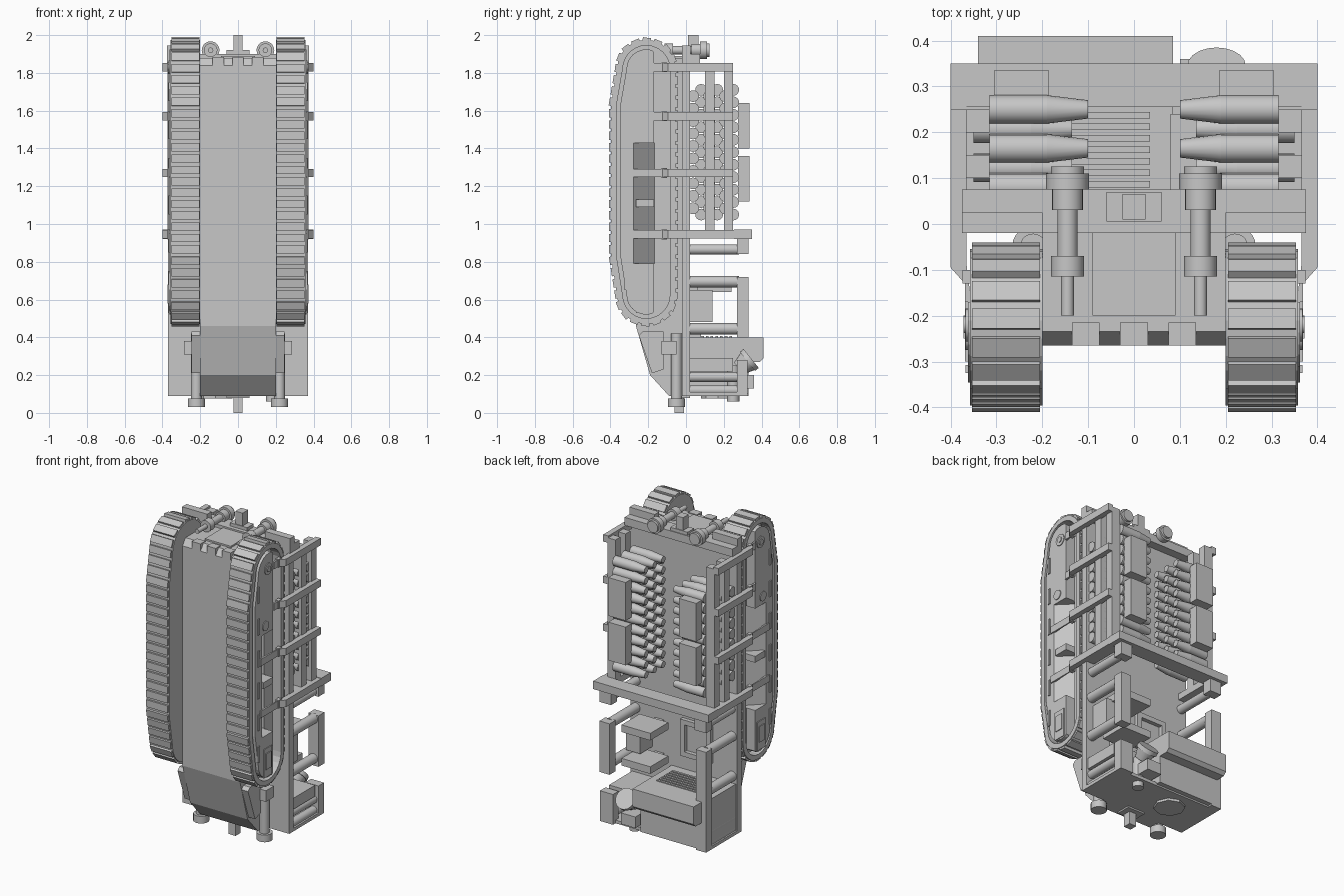
import bpy, bmesh, math
from mathutils import Vector, Matrix

if "Cube" in bpy.data.objects:
    bpy.data.objects.remove(bpy.data.objects["Cube"], do_unlink=True)

grey = bpy.data.materials.new("plain_grey")
grey.use_nodes = True
grey.diffuse_color = (.57, .57, .57, 1)
grey.node_tree.nodes["Principled BSDF"].inputs["Base Color"].default_value = (.57, .57, .57, 1)
SIDES = (("left", 1), ("right", -1))


def finish(name, bm, smooth=False):
    bmesh.ops.recalc_face_normals(bm, faces=bm.faces)
    mesh = bpy.data.meshes.new(name)
    bm.to_mesh(mesh)
    bm.free()
    mesh.materials.append(grey)
    if smooth:
        for face in mesh.polygons:
            face.use_smooth = True
        mesh.set_sharp_from_angle(angle=math.radians(35))
    obj = bpy.data.objects.new(name, mesh)
    bpy.context.collection.objects.link(obj)
    return obj


def box(name, xs, ys, zs, side=1):
    bm = bmesh.new()
    size = [b - a for a, b in (xs, ys, zs)]
    mid = [sum(xs) / 2 * side, sum(ys) / 2, sum(zs) / 2]
    bmesh.ops.create_cube(bm, size=1, matrix=Matrix.Translation(mid) @ Matrix.Diagonal(size + [1]))
    return finish(name, bm)


def pair(name, xs, ys, zs):
    for label, s in SIDES:
        box(f"{label}_{name}", xs, ys, zs, s)


def rod(name, start, end, r1, r2=None, segments=20):
    """Round bar or cone between two points."""
    start, end = Vector(start), Vector(end)
    axis = end - start
    turn = Vector((0, 0, 1)).rotation_difference(axis).to_matrix().to_4x4()
    bm = bmesh.new()
    bmesh.ops.create_cone(bm, cap_ends=True, segments=segments, radius1=r1,
                          radius2=r1 if r2 is None else r2, depth=axis.length,
                          matrix=Matrix.Translation((start + end) / 2) @ turn)
    return finish(name, bm, True)


def rod_pair(name, start, end, r1, r2=None):
    for label, s in SIDES:
        rod(f"{label}_{name}", (start[0] * s, *start[1:]), (end[0] * s, *end[1:]), r1, r2)


def sweep(name, corners, offset):
    """Flat outline extruded along an offset."""
    bm = bmesh.new()
    face = bm.faces.new([bm.verts.new(c) for c in corners])
    new = bmesh.ops.extrude_face_region(bm, geom=[face])["geom"]
    bmesh.ops.translate(bm, verts=[v for v in new if isinstance(v, bmesh.types.BMVert)], vec=offset)
    return finish(name, bm)


def prism(name, outline, x0, x1, side=1):
    return sweep(name, [(x0 * side, y, z) for y, z in outline], ((x1 - x0) * side, 0, 0))


def track_outline(inset):
    """Closed loop round both wheels with a bulged front run."""
    r, pts = .155 - inset, []
    for i in range(13):
        a = math.pi * i / 12
        pts.append((-.21 + r * math.cos(a), 1.82 + r * math.sin(a)))
    pts += [(-.396 + inset, 1.64), (-.396 + inset, .82)]
    for i in range(13):
        a = math.pi * (1 + i / 12)
        pts.append((-.21 + r * math.cos(a), .625 + r * math.sin(a)))
    return pts


def resample(loop, pitch):
    """Even (point, direction) steps along a closed loop."""
    pts = [Vector(p) for p in loop]
    total = sum((pts[i] - pts[i - 1]).length for i in range(len(pts)))
    count = round(total / pitch)
    step, travelled, out = total / count, 0, []
    for a, b in zip(pts, pts[1:] + pts[:1]):
        length = (b - a).length
        while len(out) * step < travelled + length - 1e-6:
            out.append((a.lerp(b, (len(out) * step - travelled) / length), (b - a).normalized()))
        travelled += length
    return out


# Hull with bevelled, toothed top edge, and rear deck
prism("hull", [(-.01, .09), (-.09, .09), (-.19, .2), (-.265, .46), (-.265, 1.84), (-.235, 1.88), (-.01, 1.88)],
      -.2, .2)
box("deck", (-.37, .37), (-.02, .02), (.09, 1.9))
for x in (-.105, 0, .105):
    box("front_lip_tooth", (x - .03, x + .03), (-.265, -.215), (1.83, 1.885))
box("upper_hull_cap", (-.09, .09), (-.2, -.02), (1.87, 1.89))

# Tracks, their links and inner plates
for label, s in SIDES:
    outer, inner = track_outline(0), track_outline(.03)
    bm = bmesh.new()
    rings = [[bm.verts.new((x * s, y, z)) for y, z in loop]
             for loop, x in ((outer, .2), (outer, .358), (inner, .358), (inner, .2))]
    for k in range(4):
        for i in range(len(outer)):
            bm.faces.new((rings[k][i - 1], rings[k][i], rings[k - 3][i], rings[k - 3][i - 1]))
    finish(label + "_track_band", bm)

    bm = bmesh.new()
    for point, along in resample(track_outline(0), .06):
        spin = Matrix.Rotation(math.atan2(along.y, along.x), 4, "X")
        bmesh.ops.create_cube(bm, size=1, matrix=Matrix.Translation((.279 * s, *point)) @ spin
                              @ Matrix.Diagonal((.148, .044, .023, 1)))
    finish(label + "_track_links", bm)

    # Slanted recess cut through plate and core
    corners = [(x * s, y, .79) for x, y in ((.363, -.28), (.4, -.28), (.4, -.168), (.25, -.168))]
    cutter = sweep(label + "_recess_cutter", corners, (0, 0, .64))
    cutter.hide_render = True
    cutter.hide_set(True)
    core = prism(label + "_track_core", track_outline(.029), .2, .3, s)
    plate_loop = [(min(y, -.17), z) for y, z in track_outline(.05)]
    plate_loop = [p for i, p in enumerate(plate_loop) if p != plate_loop[i - 1]]
    plate = prism(label + "_side_plate", plate_loop, .29, .362, s)
    for part in (core, plate):
        cut = part.modifiers.new("recess", "BOOLEAN")
        cut.operation, cut.object, cut.solver = "DIFFERENCE", cutter, "EXACT"

for z in (.7, .9, 1.1, 1.3, 1.5, 1.7):
    pair("plate_slot", (.355, .368), (-.325, -.308), (z - .05, z + .05))
rod_pair("wheel_hub", (.3, -.22, 1.83), (.367, -.22, 1.83), .036)
rod_pair("hub_bolt", (.36, -.22, 1.83), (.372, -.22, 1.83), .018)
rod_pair("side_cap", (.3, -.245, 1.48), (.367, -.245, 1.48), .03)
pair("side_step", (.33, .367), (-.265, -.185), (.53, .71))
pair("step_block", (.36, .372), (-.25, -.2), (.58, .68))
pair("recess_rib", (.28, .362), (-.265, -.17), (1.09, 1.13))

# Nose fenders and bumper posts
for label, s in SIDES:
    prism(label + "_nose_fender", [(-.25, .41), (-.18, .21), (-.12, .23), (-.12, .43), (-.23, .43)], .19, .245, s)
pair("nose_lamp", (.24, .285), (-.13, -.05), (.31, .38))
rod_pair("bumper_post", (.22, -.05, .06), (.22, -.05, .42), .029)
rod_pair("bumper_tip", (.22, -.05, .03), (.22, -.05, .075), .046)
box("lower_hook", (-.025, .025), (-.06, -.01), (0, .1))
box("lower_hook_base", (-.06, .06), (-.07, .02), (.08, .1))

# Top end: cross bar, hook and lamps
box("top_cross_bar", (-.375, .375), (-.02, .075), (1.85, 1.9))
pair("top_corner", (.2, .375), (-.02, .025), (1.88, 1.945))
box("top_hook", (-.025, .025), (.01, .065), (1.88, 2))
box("top_hook_base", (-.06, .06), (.005, .07), (1.88, 1.92))
lamp_steps = ((-.2, -.1, .014), (-.115, -.07, .036), (-.08, .03, .022), (.03, .08, .034),
              (.075, .11, .047), (.11, .125, .036))
for y0, y1, r in lamp_steps:
    rod_pair("top_lamp", (.145, y0, 1.92), (.145, y1, 1.92), r)

# Stake sides of the cargo bay, rails stepping in over the tracks
for y in (.1, .2):
    pair("stake", (.315, .372), (y, y + .05), (.95, 1.84))
for z, y0, y1 in ((.945, -.3, .35), (1.27, -.3, .25), (1.57, -.17, .25), (1.83, -.17, .25)):
    for label, s in SIDES:
        rail = [(.355, y0), (.369, y0), (.369, -.13), (.4, -.095), (.4, y1), (.365, y1), (.365, -.09)]
        sweep(label + "_side_rail", [(x * s, y, z - .022) for x, y in rail], (0, 0, .044))
    pair("rail_clamp", (.35, .374), (-.13, -.1), (z - .026, z + .026))
pair("bay_lower_beam", (.315, .398), (.02, .35), (.925, .965))
box("bay_end_bar", (-.4, .4), (.255, .35), (.92, .97))

# Stacked shells in staggered rows, and crates
for label, s in SIDES:
    bm = bmesh.new()
    for x0, x1, r1, r2 in ((.19, .315, .031, .031), (.1, .19, .02, .031)):
        bmesh.ops.create_cone(bm, cap_ends=True, segments=16, radius1=r1, radius2=r2, depth=x1 - x0,
                              matrix=Matrix.Translation(((x0 + x1) / 2 * s, 0, 0))
                              @ Matrix.Rotation(math.pi / 2 * s, 4, "Y"))
    shell = finish(label + "_shell", bm, True)
    for row in range(6):
        odd = row % 2
        for level in range((11 if s > 0 else 10) - odd):
            item = shell
            if row or level:
                item = bpy.data.objects.new(label + "_shell", shell.data)
                bpy.context.collection.objects.link(item)
            item.location = (.035 * s * odd, .25 - row * .0425, 1.05 + (level + odd / 2) * .066)
for z in (1.12, 1.4):
    pair("crate", (.185, .305), (.275, .335), (z, z + .24))

# Crew brackets below the bay
pair("upper_bracket_block", (.29, .37), (.27, .33), (.84, .92))
rod_pair("upper_bracket_bar", (.33, .01, .865), (.33, .28, .865), .027)
pair("bracket_post", (.3, .37), (.27, .33), (.4, .72))
for z in (.445, .695):
    rod_pair("bracket_bar", (.335, .01, z), (.335, .28, z), .03)

# Seats on the left, hatch in the deck
box("seat_base", (.22, .32), (.02, .14), (.48, .65))
for z in (.43, .64):
    box("seat_pad", (.08, .28), (.06, .24), (z, z + .045))
    box("seat_arm", (.14, .2), (.01, .08), (z - .03, z + .03))
for x in (-.2, -.02):
    box("hatch_frame_side", (x, x + .03), (.01, .045), (.49, .72))
for z in (.49, .69):
    box("hatch_frame_end", (-.2, .01), (.01, .045), (z, z + .03))

# Engine box with slatted grille
box("engine_base", (-.34, .085), (.01, .33), (.1, .3))
prism("engine_hood", [(.02, .27), (.39, .27), (.41, .29), (.41, .4), (.02, .4)], -.34, .085)
for i in range(7):
    y = .08 + i * .025
    box("grille_slat", (-.25, .035), (y, y + .014), (.395, .406))
box("engine_side_post", (-.37, -.3), (.27, .33), (.09, .45))
box("engine_side_panel", (-.36, -.33), (.02, .28), (.1, .4))
box("floor_plate", (-.37, .37), (.0, .3), (.09, .11))
rod("floor_cap", (-.12, .17, .075), (-.12, .17, .1), .09, segments=8)

# Lower left frame and tilted lamp
for z in (.12, .19):
    rod_pair("lower_frame_bar", (.335, .01, z), (.335, .29, z), .026)
box("lower_frame_block", (.28, .37), (.27, .325), (.09, .28))
box("lower_shelf", (.1, .36), (.02, .25), (.22, .29))
rod("work_lamp", (.18, .28, .235), (.18, .335, .28), .04, .062)
rod("work_lamp_rim", (.18, .325, .272), (.18, .345, .288), .064)
rod("work_lamp_post", (.18, .25, .06), (.18, .25, .25), .032)
box("lower_step", (.1, .2), (.25, .36), (.13, .2))
